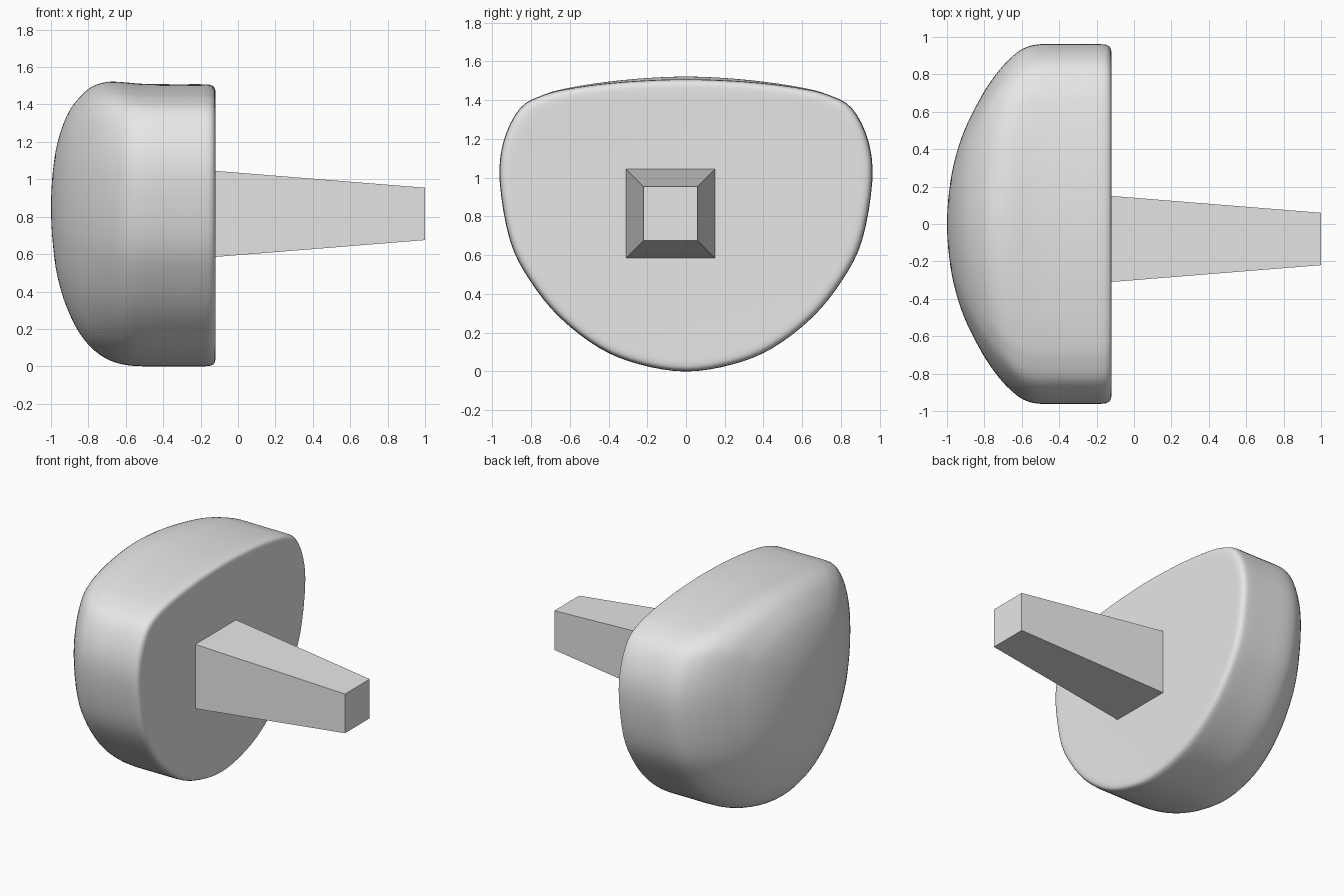
import bpy
import bmesh
from mathutils import Vector

cube = bpy.data.objects.get("Cube")
if cube:
    bpy.data.objects.remove(cube, do_unlink=True)

grey = bpy.data.materials.new("plain grey")
grey.use_nodes = True
grey.diffuse_color = (0.8, 0.8, 0.8, 1)
grey.node_tree.nodes["Principled BSDF"].inputs["Base Color"].default_value = (0.8, 0.8, 0.8, 1)


def spline(points, steps, closed=False):
    """Smooth curve through points of any dimension."""
    pts = [Vector(p) for p in points]
    n = len(pts)
    pick = (lambda i: pts[i % n]) if closed else (lambda i: pts[max(0, min(n - 1, i))])
    out = []
    for i in range(n if closed else n - 1):
        a, b, c, d = (pick(i + k) for k in (-1, 0, 1, 2))
        for s in range(steps):
            t = s / steps
            out.append(b + (c - a) * (t / 2)
                       + (a * 2 - b * 5 + c * 4 - d) * (t * t / 2)
                       + (b * 3 - a - c * 3 + d) * (t ** 3 / 2))
    if not closed:
        out.append(pts[-1])
    return out


def loft(name, rings):
    """Skin a list of equal point rings and close both ends."""
    bm = bmesh.new()
    rows = [[bm.verts.new(p) for p in ring] for ring in rings]
    n = len(rows[0])
    for a, b in zip(rows, rows[1:]):
        for i in range(n):
            j = (i + 1) % n
            bm.faces.new((a[i], a[j], b[j], b[i]))
    bm.faces.new(rows[0])
    bm.faces.new(rows[-1])
    bmesh.ops.recalc_face_normals(bm, faces=bm.faces)
    mesh = bpy.data.meshes.new(name)
    bm.to_mesh(mesh)
    bm.free()
    mesh.materials.append(grey)
    obj = bpy.data.objects.new(name, mesh)
    bpy.context.collection.objects.link(obj)
    return obj


# Outline of the head: one half from top to bottom, then mirrored
MID, WIDE, TALL = 0.85, 0.96, 1.51
half = [(0, 1.51), (0.24, 1.502), (0.44, 1.485), (0.6, 1.462), (0.73, 1.43),
        (0.855, 1.36), (0.94, 1.19), (0.96, 0.98), (0.907, 0.675), (0.804, 0.469),
        (0.65, 0.278), (0.443, 0.119), (0.237, 0.036), (0, 0)]
outline = half + [(-y, z) for y, z in half[-2:0:-1]]
unit = [Vector((y / WIDE, (z - MID) / (TALL - MID if z > MID else MID)))
        for y, z in spline(outline, 4, closed=True)]

# Head sections from flat rim to domed end: x, width factor, top, bottom
sections = [(-0.12, 0.9, 1.42, 0.08), (-0.12, 0.95, 1.465, 0.042),
            (-0.126, 0.977, 1.49, 0.018), (-0.142, 0.993, 1.502, 0.006),
            (-0.18, 1, 1.508, 0), (-0.34, 1, 1.508, 0), (-0.5, 1, 1.51, 0),
            (-0.59, 0.978, 1.517, 0.006), (-0.66, 0.925, 1.522, 0.022),
            (-0.72, 0.86, 1.517, 0.05), (-0.79, 0.76, 1.49, 0.105),
            (-0.855, 0.64, 1.43, 0.19), (-0.905, 0.53, 1.36, 0.29),
            (-0.945, 0.41, 1.265, 0.4), (-0.975, 0.28, 1.15, 0.53),
            (-0.993, 0.14, 1.01, 0.69), (-1, 0.03, 0.88, 0.82)]
rings = []
for x, wide, top, low in spline(sections, 3):
    # Sections turn rounder towards the domed end
    shape = [p.lerp(p.normalized(), max(0, min(1, 1 - wide)) * 0.9) if x < -0.4 else p
             for p in unit]
    rings.append([(x, p.x * WIDE * wide,
                   MID + p.y * (top - MID if p.y > 0 else MID - low)) for p in shape])
head = loft("head", rings)
bpy.context.view_layer.objects.active = head
head.select_set(True)
bpy.ops.object.shade_smooth_by_angle(angle=0.6)

# Tapered square stem, offset to one side
stem = []
for x, r in ((-0.14, 0.2315), (1, 0.14)):
    stem.append([(x, -0.08 + a * r, 0.815 + b * r)
                 for a, b in ((-1, -1), (1, -1), (1, 1), (-1, 1))])
loft("stem", stem)
